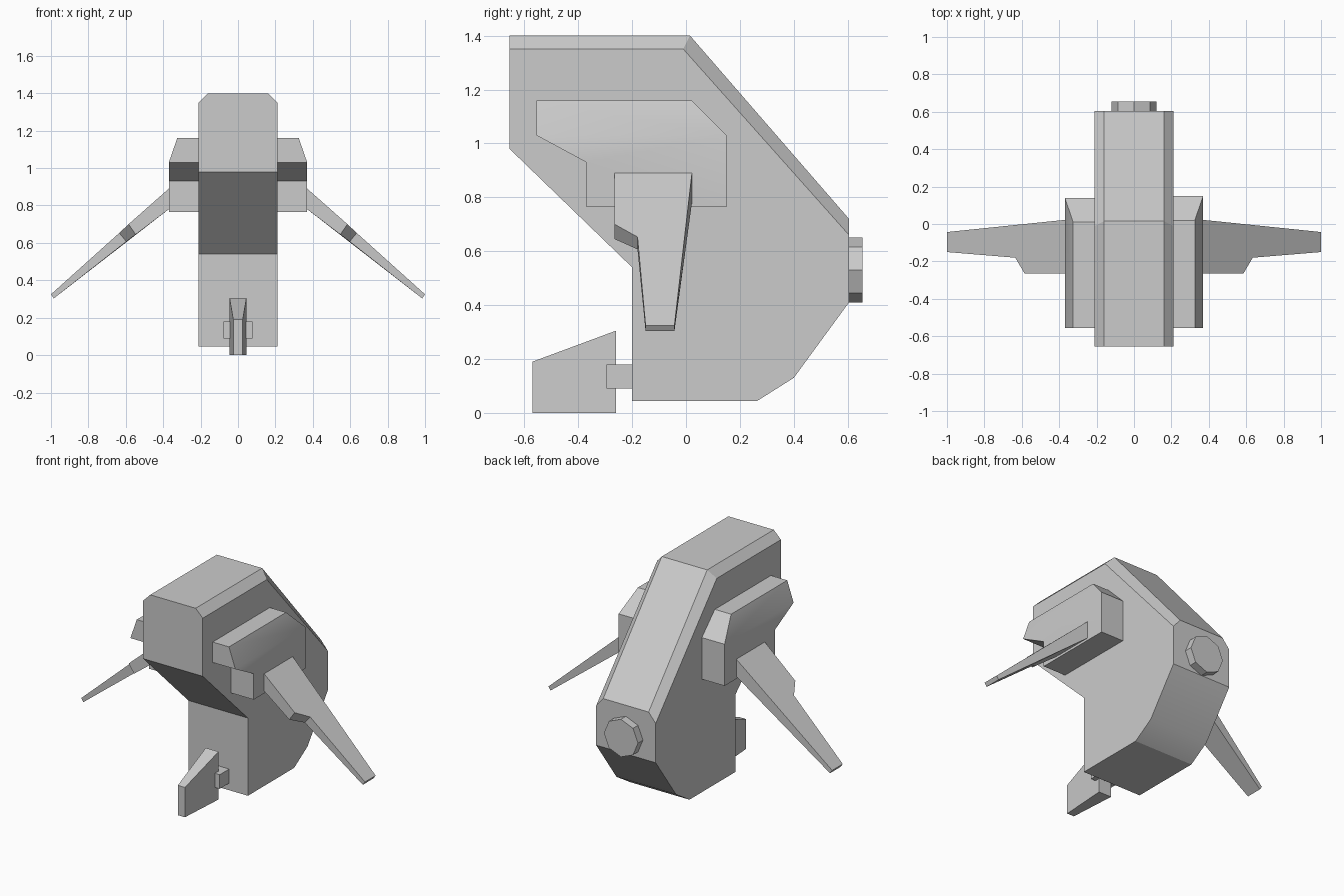
import bpy, bmesh, math
from mathutils import Matrix, Vector

cube = bpy.data.objects.get("Cube")
if cube:
    bpy.data.objects.remove(cube, do_unlink=True)

grey = bpy.data.materials.new("hull_grey")
grey.use_nodes = True
COLOUR = (0.6, 0.6, 0.6, 1)
grey.diffuse_color = COLOUR
grey.node_tree.nodes["Principled BSDF"].inputs["Base Color"].default_value = COLOUR


def finish(name, bm):
    """Turn a bmesh into a shaded, coloured object."""
    bmesh.ops.recalc_face_normals(bm, faces=bm.faces[:])
    mesh = bpy.data.meshes.new(name)
    bm.to_mesh(mesh)
    bm.free()
    mesh.materials.append(grey)
    obj = bpy.data.objects.new(name, mesh)
    bpy.context.collection.objects.link(obj)
    bpy.ops.object.select_all(action='DESELECT')
    obj.select_set(True)
    bpy.context.view_layer.objects.active = obj
    bpy.ops.object.shade_smooth_by_angle(angle=math.radians(30))
    return obj


def loft(rings):
    """Skin matching rings of points and cap both ends."""
    bm = bmesh.new()
    loops = [[bm.verts.new(p) for p in ring] for ring in rings]
    for a, b in zip(loops, loops[1:]):
        for i in range(len(a)):
            j = (i + 1) % len(a)
            bm.faces.new((a[i], a[j], b[j], b[i]))
    bm.faces.new(loops[0])
    bm.faces.new(loops[-1])
    return bm


# Main hull: side profile with chamfered upper edges
top_line = [(-0.655, 1.4), (0.015, 1.4), (0.605, 0.72)]
low_line = [(-0.655, 1.35), (-0.01, 1.35), (0.605, 0.66)]
belly = [(0.605, 0.41), (0.4, 0.13), (0.265, 0.045),
         (-0.2, 0.045), (-0.2, 0.54), (-0.655, 0.98)]
sections = [(-0.21, low_line), (-0.16, top_line), (0.16, top_line), (0.21, low_line)]
bm = loft([[(x, y, z) for y, z in line + belly] for x, line in sections])
bmesh.ops.dissolve_limit(bm, angle_limit=0.01, verts=bm.verts[:], edges=bm.edges[:])
finish("hull", bm)

for side, label in ((1, "left"), (-1, "right")):
    # Shoulder pod, its upper outer side leaning inwards
    back = 0.15 if side > 0 else 0.14
    profile = [(-0.555, 1.16), (back - 0.13, 1.16), (back, 1.03), (back, 0.765),
               (-0.37, 0.765), (-0.37, 0.93), (-0.555, 1.03)]
    inner = [(side * 0.2, y, z) for y, z in profile]
    outer = [(side * (0.325 if z > 1.1 else 0.37), y, z) for y, z in profile]
    bm = loft([inner, outer])
    crease = [v for v in bm.verts if abs(v.co.z - 1.03) < 0.001 and abs(v.co.x) > 0.3]
    bmesh.ops.connect_verts(bm, verts=crease)
    finish(label + "_pod", bm)

    # Drooping tapered wing with a notched leading edge
    upper = [(0.37, -0.265, 0.89), (0.585, -0.265, 0.7), (0.635, -0.18, 0.653),
             (1.0, -0.15, 0.325), (1.0, -0.043, 0.325), (0.37, 0.022, 0.89)]
    lower = [(0.37, -0.265, 0.78), (0.547, -0.265, 0.645), (0.597, -0.18, 0.607),
             (0.985, -0.15, 0.303), (0.985, -0.043, 0.303), (0.37, 0.022, 0.78)]
    finish(label + "_wing", loft([[(side * x, y, z) for x, y, z in ring]
                                  for ring in (upper, lower)]))

# Front fin, narrower towards its leading edge
fin = [(-0.57, 0), (-0.57, 0.19), (-0.26, 0.305), (-0.26, 0)]
finish("front_fin", loft([[(s * (0.025 if y < -0.4 else 0.045), y, z) for y, z in fin]
                          for s in (-1, 1)]))

# Bracket joining the fin to the hull
bm = bmesh.new()
bmesh.ops.create_cube(bm, size=1, matrix=Matrix.LocRotScale(
    Vector((0, -0.24, 0.135)), None, Vector((0.155, 0.11, 0.09))))
finish("fin_bracket", bm)

# Octagonal rear nozzle
bm = bmesh.new()
bmesh.ops.create_cone(bm, cap_ends=True, segments=8, radius1=0.12, radius2=0.12, depth=0.07,
                      matrix=Matrix.Translation((0, 0.62, 0.53)) @ Matrix.Rotation(math.pi / 2, 4, 'X'))
finish("rear_nozzle", bm)
